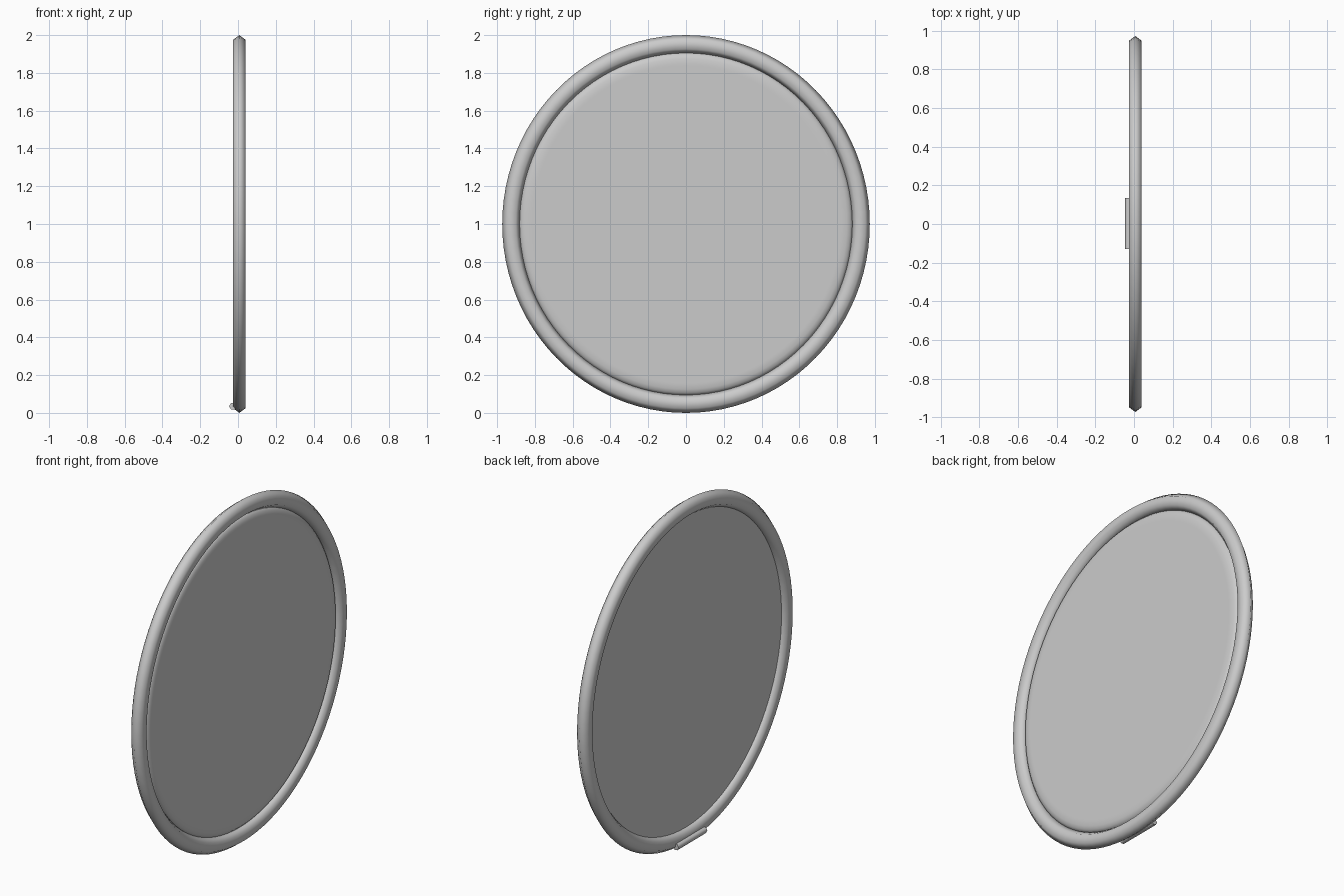
import bpy
import bmesh
from math import cos, sin, tau, radians

cube = bpy.data.objects.get("Cube")
if cube:
    bpy.data.objects.remove(cube, do_unlink=True)

SEGMENTS = 96
WIDTH_SCALE = 0.973   # the outline is slightly narrower than tall

grey = bpy.data.materials.new("plain_grey")
grey.use_nodes = True
colour = (0.6, 0.6, 0.6, 1)
grey.diffuse_color = colour
grey.node_tree.nodes["Principled BSDF"].inputs["Base Color"].default_value = colour


def revolve(name, profile, closed):
    """Turn (x, radius) points around the x axis; open profiles get flat caps."""
    bm = bmesh.new()
    loops = []
    for x, r in profile:
        loops.append([bm.verts.new((x, r * WIDTH_SCALE * cos(tau * i / SEGMENTS),
                                    1 + r * sin(tau * i / SEGMENTS)))
                      for i in range(SEGMENTS)])
    pairs = list(zip(loops, loops[1:]))
    if closed:
        pairs.append((loops[-1], loops[0]))
    else:
        bm.faces.new(loops[0])
        bm.faces.new(loops[-1])
    for a, b in pairs:
        for i in range(SEGMENTS):
            j = (i + 1) % SEGMENTS
            bm.faces.new((a[i], a[j], b[j], b[i]))
    bmesh.ops.recalc_face_normals(bm, faces=bm.faces)
    mesh = bpy.data.meshes.new(name)
    bm.to_mesh(mesh)
    bm.free()
    obj = bpy.data.objects.new(name, mesh)
    bpy.context.collection.objects.link(obj)
    mesh.materials.append(grey)
    return obj


def smooth(obj, angle):
    bpy.ops.object.select_all(action='DESELECT')
    obj.select_set(True)
    bpy.context.view_layer.objects.active = obj
    bpy.ops.object.shade_smooth_by_angle(angle=radians(angle))


# Outer frame: six-sided section with its points facing in and out
section = [(0.007 + 0.038 * sin(tau * k / 6), 0.951 + 0.049 * cos(tau * k / 6))
           for k in range(6)]
smooth(revolve("outer_frame", section, True), 180)

# Panel: flat at the back, softly rounded rim on the other side
panel = [(0.0, 0.908), (0.012, 0.905), (0.023, 0.893), (0.029, 0.875),
         (0.031, 0.85), (0.031, 0.84)]
smooth(revolve("panel", panel, False), 50)

# Small hinge pin behind the bottom of the frame
bpy.ops.mesh.primitive_cylinder_add(vertices=6, radius=0.019, depth=0.265,
                                    location=(-0.028, 0.002, 0.035),
                                    rotation=(radians(90), 0, 0))
pin = bpy.context.object
pin.name = "hinge_pin"
pin.rotation_euler.rotate_axis('Z', radians(30))
pin.data.materials.append(grey)
smooth(pin, 65)
